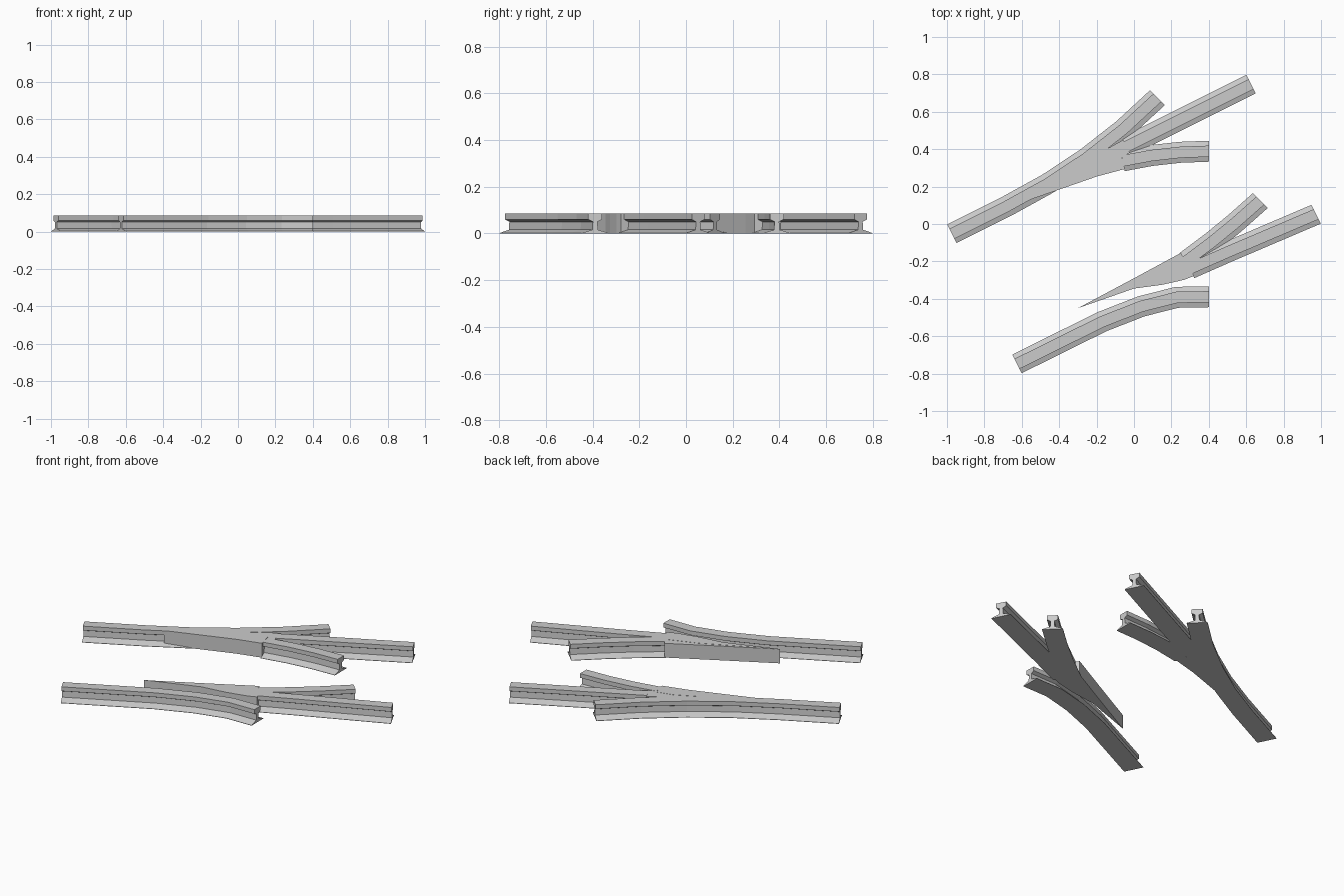
import bpy, bmesh
from math import sin, cos, radians, sqrt
from mathutils import Vector

if "Cube" in bpy.data.objects:
    bpy.data.objects.remove(bpy.data.objects["Cube"])

H = 0.085                                   # rail height
U = Vector((2, 1)) / sqrt(5)                # main track direction
N = Vector((-1, 2)) / sqrt(5)               # left of main track
G = 0.389                                   # half gauge

# I-shaped rail section: head, web, sloped foot
half = [(0.056, 0), (0.056, 0.002), (0.012, 0.016), (0.010, 0.050), (0.030, 0.060), (0.030, H)]
PROFILE = half + [(-x, z) for x, z in reversed(half)]


def finish(name, bm):
    bmesh.ops.recalc_face_normals(bm, faces=bm.faces)
    me = bpy.data.meshes.new(name)
    bm.to_mesh(me)
    bm.free()
    ob = bpy.data.objects.new(name, me)
    bpy.context.collection.objects.link(ob)


def main(u, n):
    return U * u + N * n


def directions(pts):
    return [(b - a).normalized() for a, b in zip(pts, pts[1:])]


def rail(name, pts, d0=None, d1=None):
    """Sweep the rail section along a plan path with mitred joints."""
    pts = [Vector(p) for p in pts]
    ds = directions(pts)
    bm = bmesh.new()
    rings = []
    for i, p in enumerate(pts):
        a, b = ds[max(i - 1, 0)], ds[min(i, len(ds) - 1)]
        t = (a + b).normalized()
        if i == 0 and d0:
            t = Vector(d0).normalized()
        if i == len(pts) - 1 and d1:
            t = Vector(d1).normalized()
        side = Vector((-t.y, t.x)) / max(t.dot(a), 0.5)
        rings.append([bm.verts.new((p.x + side.x * x, p.y + side.y * x, z)) for x, z in PROFILE])
    k = len(PROFILE)
    for r, s in zip(rings, rings[1:]):
        for j in range(k):
            bm.faces.new((r[j], r[(j + 1) % k], s[(j + 1) % k], s[j]))
    bm.faces.new(rings[0])
    bm.faces.new(rings[-1])
    finish(name, bm)


def tongue(name, outline, top=H):
    """Solid tapered switch blade from a plan outline."""
    bm = bmesh.new()
    f = bm.faces.new([bm.verts.new((p[0], p[1], 0)) for p in outline])
    r = bmesh.ops.extrude_face_region(bm, geom=[f])
    bmesh.ops.translate(bm, vec=(0, 0, top),
                        verts=[v for v in r["geom"] if isinstance(v, bmesh.types.BMVert)])
    finish(name, bm)


def right_arc(r, deg):                      # right branch, ends heading +x
    return Vector((0.4 - r * sin(radians(deg)), -1.694 + r * cos(radians(deg))))


def left_arc(r, deg):                       # left branch, ends at 45 degrees
    return main(-0.566 + r * sin(radians(deg)), 3.488 - r * cos(radians(deg)))


# Outer running rails
rail("left_stock_rail",
     [main(-0.894, G)] + [left_arc(3.488 - G, 18.43 * i / 4) for i in range(5)], U, (1, 1))
rail("right_stock_rail",
     [main(-0.894, -G), (-0.17, -0.522), (0.04, -0.44), (0.23, -0.392), (0.4, -0.389)], U, (1, 0))

# Closed blades on the left side
R = 1.694 + G
rail("right_branch_inner_rail", [right_arc(R, a) for a in (12.75, 8.5, 4.2, 0)], None, (1, 0))
tongue("right_branch_tongue",
       [(-0.57, 0.125)] + [right_arc(R - 0.045, a) for a in (17, 12.75)] +
       [right_arc(R + 0.04, a) for a in (12.75, 15.5)] + [(-0.5, 0.19)])
rail("main_left_rail", [main(0.15, G), main(0.894, G)])
tongue("main_left_tongue",
       [main(-0.30, 0.36), main(0.15, 0.35), main(0.15, 0.428), main(-0.30, 0.41)], H - 0.001)

# Open blades on the right side
rail("main_right_rail", [(0.30, -0.238), (0.5, -0.15), main(0.894, -G)], None, U)
tongue("main_right_tongue",
       [(-0.3, -0.45), (0.0, -0.345), (0.15, -0.325), (0.27, -0.298), (0.32, -0.278),
        (0.285, -0.195), (0.1, -0.26)])
rail("left_branch_inner_rail",
     [(0.275, -0.202), (0.414, -0.098), (0.54, 0.005), left_arc(3.488 + G, 18.43)], None, (1, 1))
tongue("left_branch_tongue",
       [(-0.3, -0.45), (0.05, -0.31), (0.305, -0.24), (0.25, -0.155), (0.0, -0.29)], H - 0.001)
